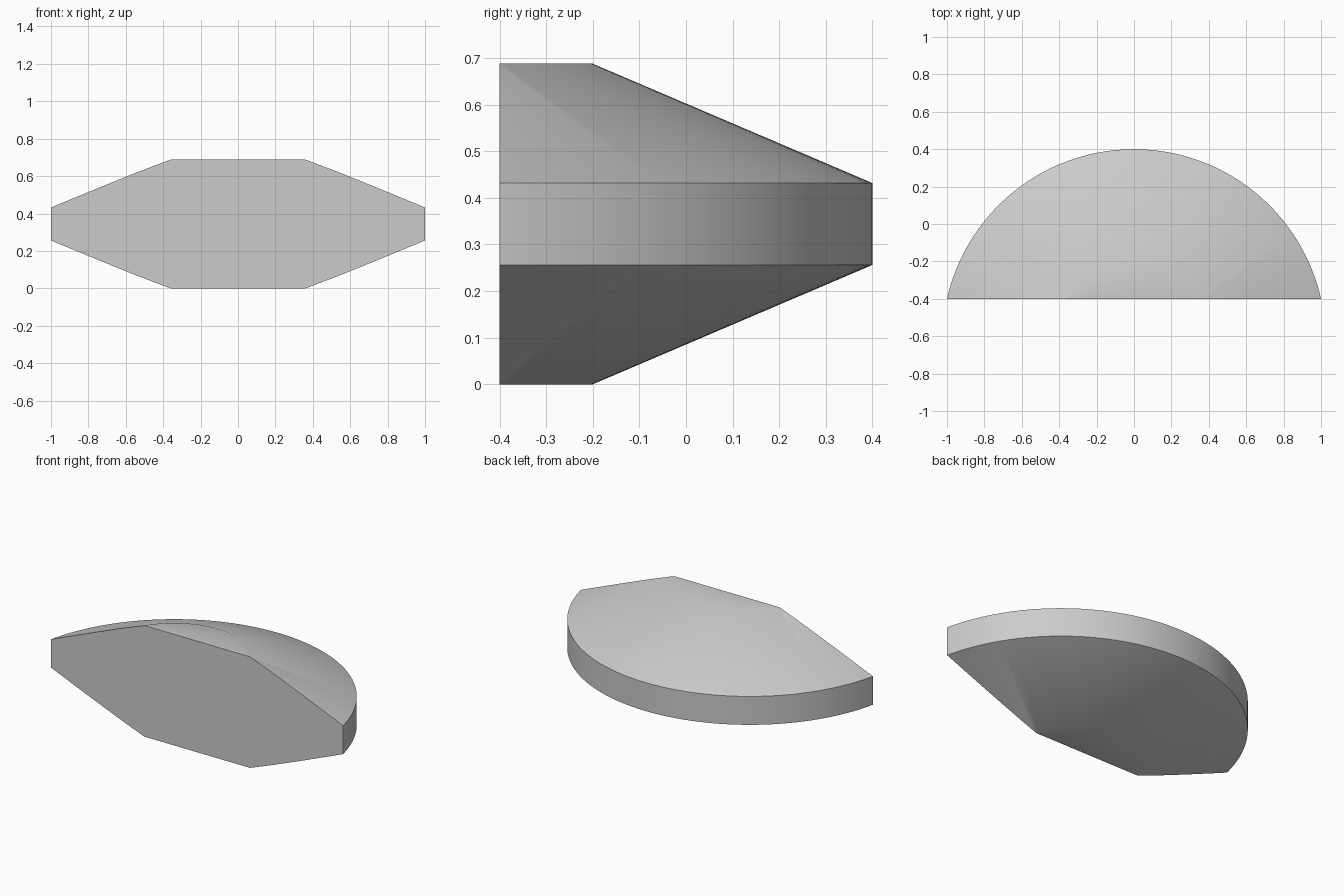
import bpy
import bmesh
import math
from mathutils import Matrix, Vector

if "Cube" in bpy.data.objects:
    bpy.data.objects.remove(bpy.data.objects["Cube"])

# Plain grey material
grey = bpy.data.materials.new("light_grey")
grey.use_nodes = True
colour = (0.6, 0.6, 0.6, 1)
grey.diffuse_color = colour
grey.node_tree.nodes["Principled BSDF"].inputs["Base Color"].default_value = colour

# Double-bevelled disc: profile of (radius, height) spun about its axis
AXIS_Y, CUT_Y = -0.625, -0.4
profile = [(0, 0), (0.425, 0), (1.025, 0.256), (1.025, 0.432), (0.425, 0.688), (0, 0.688)]
bm = bmesh.new()
verts = [bm.verts.new((r, 0, z)) for r, z in profile]
edges = [bm.edges.new(pair) for pair in zip(verts, verts[1:])]
bmesh.ops.spin(bm, geom=verts + edges, cent=(0, 0, 0), axis=(0, 0, 1),
               angle=math.tau, steps=128)
bmesh.ops.remove_doubles(bm, verts=bm.verts, dist=0.0001)
bmesh.ops.transform(bm, matrix=Matrix.Translation((0, AXIS_Y, 0)), verts=bm.verts)

# Flat front: slice the disc and cap the opening
cut = bmesh.ops.bisect_plane(bm, geom=bm.verts[:] + bm.edges[:] + bm.faces[:],
                             plane_co=Vector((0, CUT_Y, 0)), plane_no=Vector((0, -1, 0)),
                             clear_outer=True)
rim = [e for e in cut["geom_cut"] if isinstance(e, bmesh.types.BMEdge)]
bmesh.ops.edgeloop_fill(bm, edges=rim)
bmesh.ops.recalc_face_normals(bm, faces=bm.faces)

mesh = bpy.data.meshes.new("bevelled_disc_segment")
bm.to_mesh(mesh)
bm.free()
mesh.materials.append(grey)
segment = bpy.data.objects.new("bevelled_disc_segment", mesh)
bpy.context.collection.objects.link(segment)

# Smooth the round faces, keep the rim and front edges sharp
bpy.ops.object.select_all(action="DESELECT")
segment.select_set(True)
bpy.context.view_layer.objects.active = segment
bpy.ops.object.shade_smooth_by_angle(angle=math.radians(30))
